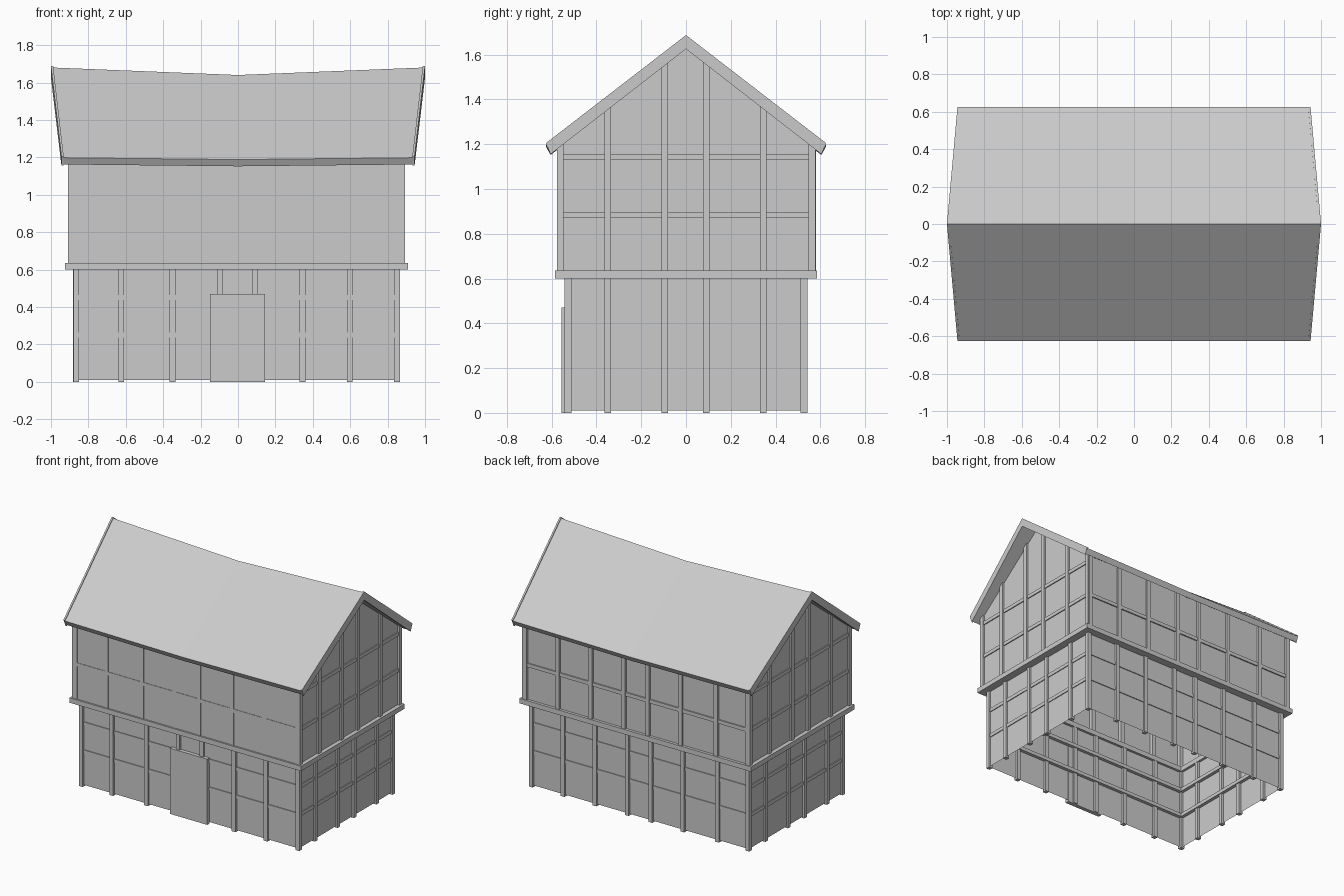
import bpy, bmesh

if "Cube" in bpy.data.objects:
    bpy.data.objects.remove(bpy.data.objects["Cube"])

CX = -0.008          # the timber body sits slightly off centre
SLOPE = 0.78         # roof pitch


def mesh_object(name, verts, faces):
    me = bpy.data.meshes.new(name)
    bm = bmesh.new()
    vs = [bm.verts.new(v) for v in verts]
    for f in faces:
        bm.faces.new([vs[i] for i in f])
    bmesh.ops.recalc_face_normals(bm, faces=bm.faces)
    bm.to_mesh(me)
    bm.free()
    ob = bpy.data.objects.new(name, me)
    bpy.context.collection.objects.link(ob)
    return ob


def box(name, x0, x1, y0, y1, z0, z1):
    v = [(x, y, z) for x in (x0, x1) for y in (y0, y1) for z in (z0, z1)]
    f = [(0, 1, 3, 2), (4, 6, 7, 5), (0, 4, 5, 1), (2, 3, 7, 6), (0, 2, 6, 4), (1, 5, 7, 3)]
    return mesh_object(name, v, f)


def loft(name, rings):
    """Closed skin through equal-sized rings, with capped ends."""
    n = len(rings[0])
    faces = [(k * n + i, k * n + (i + 1) % n, (k + 1) * n + (i + 1) % n, (k + 1) * n + i)
             for k in range(len(rings) - 1) for i in range(n)]
    faces += [tuple(range(n)), tuple(range((len(rings) - 1) * n, len(rings) * n))]
    return mesh_object(name, [v for r in rings for v in r], faces)


def beam_ring(name, hx, hy_front, hy_back, z0, z1, depth):
    """Four horizontal beams around the house."""
    xa, xb = CX - hx, CX + hx
    box(name + "_front", xa, xb, -hy_front, -hy_front + depth, z0, z1)
    box(name + "_back", xa, xb, hy_back - depth, hy_back, z0, z1)
    box(name + "_left", xa, xa + depth, -hy_front + depth, hy_back - depth, z0, z1)
    box(name + "_right", xb - depth, xb, -hy_front + depth, hy_back - depth, z0, z1)


# lower walls: open shell
lx, ly = 0.86, 0.528
corners = [(CX - lx, -ly), (CX + lx, -ly), (CX + lx, ly), (CX - lx, ly)]
mesh_object("lower_walls", [(x, y, z) for z in (0.01, 0.61) for x, y in corners],
            [(i, (i + 1) % 4, 4 + (i + 1) % 4, 4 + i) for i in range(4)])

# upper walls: open shell with gables
ux, yf, yb = 0.888, -0.573, 0.565
profile = [(yf, 0.61), (yf, 1.19), (0, 1.65), (yb, 1.19), (yb, 0.61)]
mesh_object("upper_walls", [(x, y, z) for x in (CX - ux, CX + ux) for y, z in profile],
            [(0, 1, 2, 3, 4), (5, 6, 7, 8, 9), (0, 1, 6, 5), (3, 4, 9, 8)])

# floor band between storeys
beam_ring("floor_band", 0.917, 0.585, 0.585, 0.60, 0.635, 0.075)

# horizontal rails, close to flush with the walls
for i, z in enumerate((0.25, 0.45)):
    beam_ring(f"lower_rail_{i}", 0.866, 0.534, 0.534, z - 0.013, z + 0.013, 0.03)
beam_ring("upper_rail", 0.895, 0.576, 0.574, 0.87, 0.896, 0.03)
for s in (-1, 1):
    x = CX + s * 0.88
    box("gable_rail", x - 0.015, x + 0.015, -0.55, 0.55, 1.13, 1.156)

# vertical posts on the long sides
W = 0.015
for x in (-0.865, -0.625, -0.35, -0.097, 0.09, 0.345, 0.598, 0.85):
    for s in (-1, 1):
        box("lower_post", x - W, x + W, s * 0.527 - W, s * 0.527 + W, 0, 0.61)
    xu = CX + (x - CX) * 1.025
    box("upper_post_front", xu - W, xu + W, -0.576, -0.546, 0.62, 1.19)
    box("upper_post_back", xu - W, xu + W, 0.55, 0.58, 0.62, 1.18)

# vertical posts on the short sides
for y in (-0.35, -0.095, 0.09, 0.345):
    for s in (-1, 1):
        x = CX + s * 0.858
        box("lower_end_post", x - W, x + W, y - W, y + W, 0, 0.61)
        x = CX + s * 0.887
        box("gable_post", x - W, x + W, y - W, y + W, 0.62, 1.648 - SLOPE * abs(y))
for y in (-0.561, 0.563):
    for s in (-1, 1):
        x = CX + s * 0.887
        box("upper_corner_post", x - W, x + W, y - W, y + W, 0.62, 1.2)

# door
box("door", -0.15, 0.145, -0.555, -0.527, 0, 0.47)


# sagging roof and its flared end boards
def roof_ring(t, ridge_x, eave_x, drop, grow):
    eave_drop = drop * 0.25
    ye, ze = 0.625, 1.198 - eave_drop + grow
    yi, zi = 0.605, 1.162 - eave_drop - grow
    return [(t * eave_x, -ye, ze), (t * ridge_x, 0, 1.68 - drop + grow), (t * eave_x, ye, ze),
            (t * eave_x, yi, zi), (t * ridge_x, 0, 1.632 - drop - grow), (t * eave_x, -yi, zi)]


loft("roof", [roof_ring(-1, 0.992, 0.938, 0, 0), roof_ring(0, 1, 1, 0.04, 0),
              roof_ring(1, 0.992, 0.938, 0, 0)])
for s in (-1, 1):
    loft("end_board", [roof_ring(s, 0.988, 0.932, 0, 0.007), roof_ring(s, 1.0, 0.944, 0, 0.007)])
